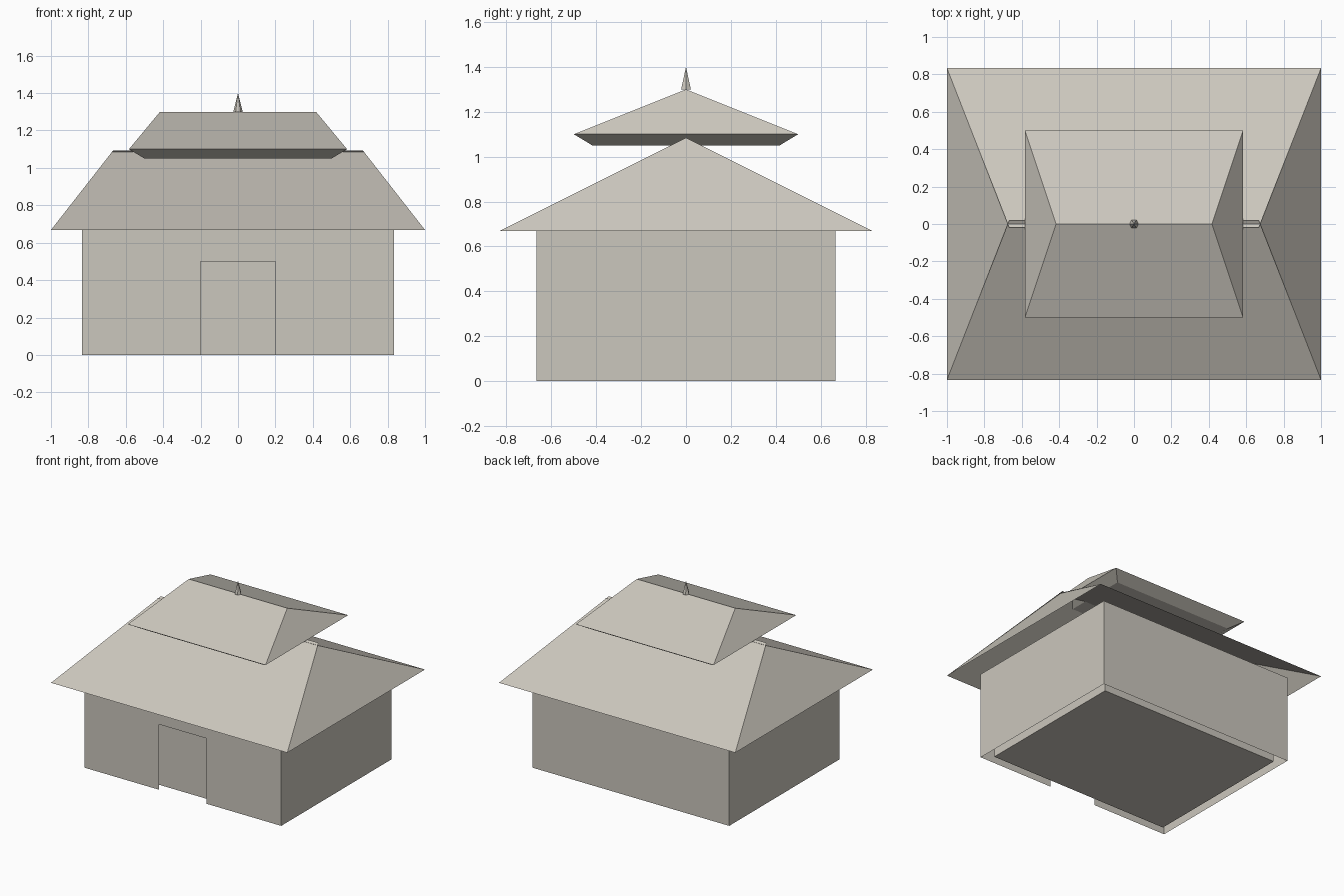
import bpy
import bmesh
import math

cube = bpy.data.objects.get("Cube")
if cube:
    bpy.data.objects.remove(cube, do_unlink=True)

stone = bpy.data.materials.new("pale_stone")
stone.use_nodes = True
COLOUR = (0.60, 0.57, 0.51, 1)
stone.diffuse_color = COLOUR
stone.node_tree.nodes["Principled BSDF"].inputs["Base Color"].default_value = COLOUR


def make(name, polygons):
    """Mesh object from a list of polygons given as corner points."""
    bm = bmesh.new()
    for points in polygons:
        bm.faces.new([bm.verts.new(p) for p in points])
    bmesh.ops.remove_doubles(bm, verts=bm.verts, dist=0.0005)
    bmesh.ops.recalc_face_normals(bm, faces=bm.faces)
    mesh = bpy.data.meshes.new(name)
    bm.to_mesh(mesh)
    bm.free()
    mesh.materials.append(stone)
    obj = bpy.data.objects.new(name, mesh)
    bpy.context.collection.objects.link(obj)
    return obj


def ring(x, y, z):
    return [(-x, -y, z), (x, -y, z), (x, y, z), (-x, y, z)]


def sides(low, high):
    return [[low[i], low[(i + 1) % 4], high[(i + 1) % 4], high[i]] for i in range(4)]


def hip_slopes(x, y, z, ridge_x, ridge_z, over=0.0):
    """Four hip slopes; the long pair may run a little past the ridge."""
    polygons = []
    top = ridge_z + over * (ridge_z - z) / y
    for s in (-1, 1):
        polygons.append([(-x * s, y * s, z), (x * s, y * s, z),
                         (ridge_x * s, -over * s, top), (-ridge_x * s, -over * s, top)])
        polygons.append([(x * s, -y * s, z), (x * s, y * s, z), (ridge_x * s, 0, ridge_z)])
    return polygons


# Outer walls: a thin shell, open below, with a doorway in the front
WX, WY, WALL_TOP = 0.833, 0.667, 0.668
DOOR_X, DOOR_TOP = 0.2, 0.5
walls = sides(ring(WX, WY, 0), ring(WX, WY, WALL_TOP))[1:]
walls.append([(-WX, -WY, 0), (-DOOR_X, -WY, 0), (-DOOR_X, -WY, DOOR_TOP),
              (DOOR_X, -WY, DOOR_TOP), (DOOR_X, -WY, 0), (WX, -WY, 0),
              (WX, -WY, WALL_TOP), (-WX, -WY, WALL_TOP)])
make("outer_walls", walls)

# Inner room, set back behind the outer walls
GAP = 0.067
floor = ring(WX - GAP, WY - GAP, 0)
ceiling = ring(WX - GAP, WY - GAP, WALL_TOP - GAP)
make("inner_room", sides(floor, ceiling) + [floor, ceiling])

# Lower hip roof, open underneath
make("lower_roof", hip_slopes(1, 0.833, WALL_TOP, 0.667, 1.084, over=0.02))

# Upper hip roof with a tapered underside
eave = ring(0.583, 0.5, 1.1)
soffit = ring(0.5, 0.417, 1.05)
make("upper_roof", hip_slopes(0.583, 0.5, 1.1, 0.417, 1.3) + sides(soffit, eave) + [soffit])

# Six-sided finial on the ridge
base = [(0.025 * math.cos(i * math.pi / 3), 0.025 * math.sin(i * math.pi / 3), 1.3)
        for i in range(6)]
tip = (0, 0, 1.4)
make("finial", [base] + [[base[i], base[(i + 1) % 6], tip] for i in range(6)])
